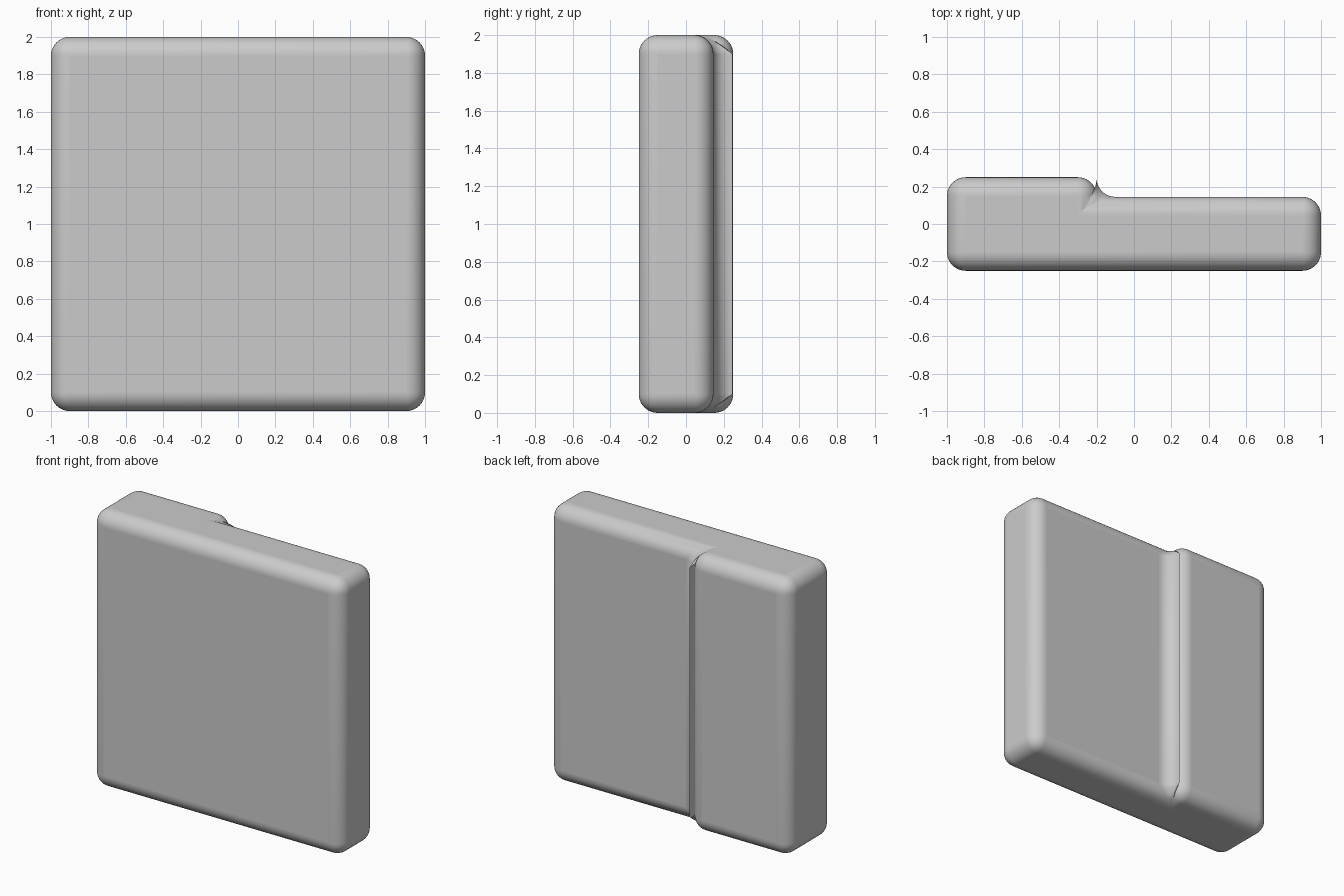
import bpy
import bmesh

# Remove the default cube only
cube = bpy.data.objects.get("Cube")
if cube:
    bpy.data.objects.remove(cube)

# Plain grey material
grey = bpy.data.materials.new("plain_grey")
grey.use_nodes = True
colour = (0.6, 0.6, 0.6, 1)
grey.diffuse_color = colour
grey.node_tree.nodes["Principled BSDF"].inputs["Base Color"].default_value = colour

# Stepped slab: L-shaped plan extruded upwards
STEP_X, LOW_Y, HIGH_Y = -0.2, 0.145, 0.25
plan = [(-1, -0.25), (1, -0.25), (1, LOW_Y), (STEP_X, LOW_Y),
        (STEP_X, HIGH_Y), (-1, HIGH_Y)]
bm = bmesh.new()
base = bm.faces.new([bm.verts.new((x, y, 0)) for x, y in plan])
top = bmesh.ops.extrude_face_region(bm, geom=[base])
bmesh.ops.translate(bm, vec=(0, 0, 2),
                    verts=[g for g in top["geom"] if isinstance(g, bmesh.types.BMVert)])
bmesh.ops.recalc_face_normals(bm, faces=bm.faces)
mesh = bpy.data.meshes.new("stepped_slab")
bm.to_mesh(mesh)
bm.free()
mesh.materials.append(grey)
slab = bpy.data.objects.new("stepped_slab", mesh)
bpy.context.collection.objects.link(slab)

# Wide rounded edges; they overlap at the narrow step and leave a thin lip
bevel = slab.modifiers.new("rounded_edges", "BEVEL")
bevel.width = 0.1
bevel.segments = 10
bevel.limit_method = "ANGLE"
bevel.use_clamp_overlap = False

# Smooth shading
bpy.ops.object.select_all(action="DESELECT")
slab.select_set(True)
bpy.context.view_layer.objects.active = slab
bpy.ops.object.shade_smooth_by_angle()
